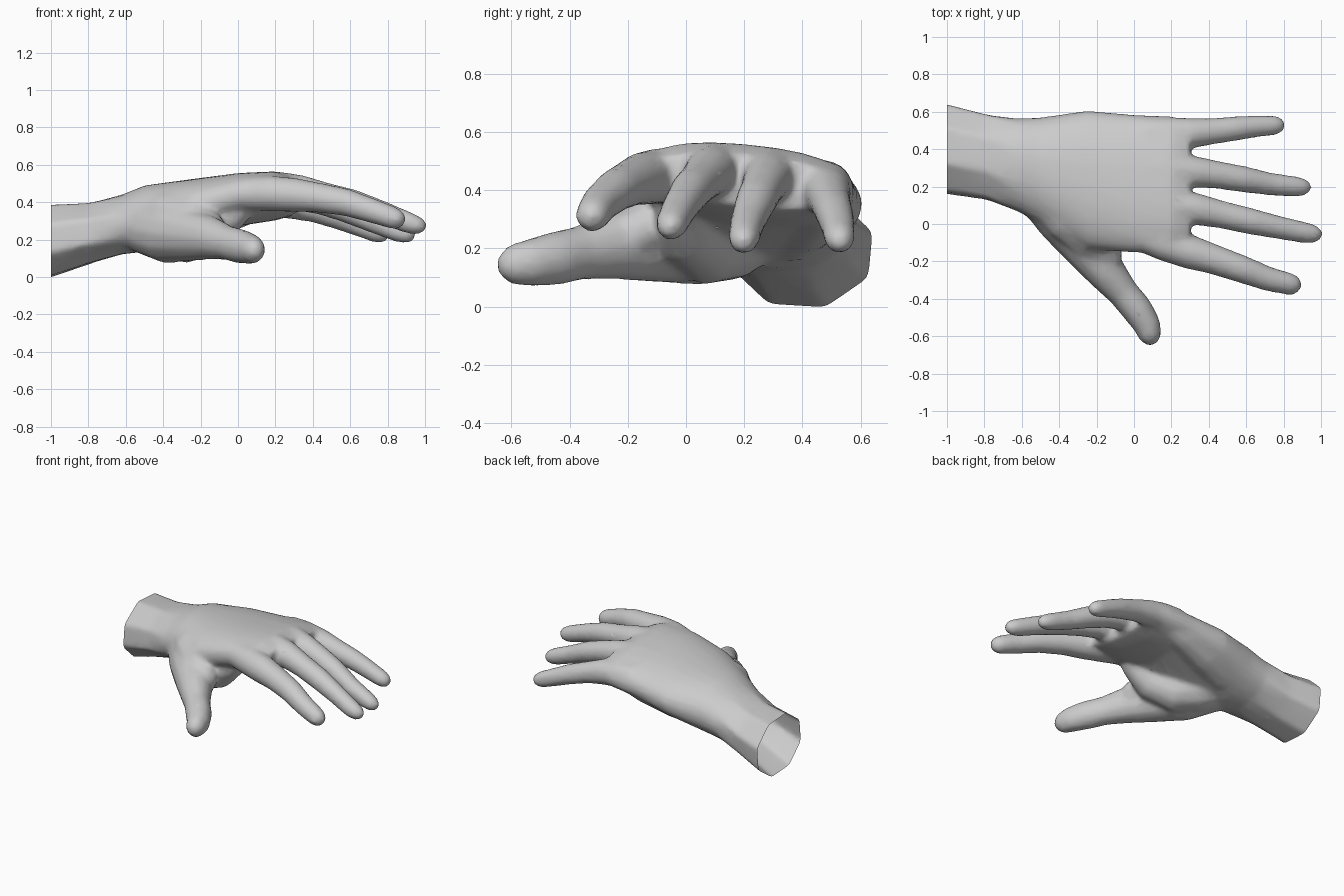
import bpy, bmesh, math
from mathutils import Vector

if "Cube" in bpy.data.objects:
    bpy.data.objects.remove(bpy.data.objects["Cube"])

bm = bmesh.new()


def loft(rings):
    """Skin a list of point rings into a closed tube."""
    vs = [[bm.verts.new(p) for p in r] for r in rings]
    n = len(vs[0])
    for a, b in zip(vs, vs[1:]):
        for i in range(n):
            j = (i + 1) % n
            bm.faces.new((a[i], a[j], b[j], b[i]))
    bm.faces.new(vs[0][::-1])
    bm.faces.new(vs[-1])


def section(x, yc, hw, zc, hz, slope, power, n=24):
    """Cross-section across x: superellipse, or an octagon if power is 0."""
    pts = []
    for i in range(n):
        a = math.radians(18) + 2 * math.pi * i / n
        c, s = math.cos(a), math.sin(a)
        e = 2 / (power or 2)
        y = hw * math.copysign(abs(c) ** e, c)
        z = hz * math.copysign(abs(s) ** e, s)
        if power == 0:
            k = math.cos(math.pi / 8) / math.cos(
                (2 * math.pi * i / n) % (math.pi / 4) - math.pi / 8)
            y, z = y * k, z * k
        pts.append((x, yc + y, zc + z + slope * y))
    return pts


def digit(path, tall=1.0, n=12, grow=0.005):
    """Tube through (x, y, z, radius) points with a rounded tip."""
    pts = [Vector(p[:3]) for p in path]
    rad = [p[3] + grow for p in path]
    # rounded tip: last point is the very end
    end, prev = pts[-1], pts[-2]
    r = rad[-2]
    pts[-1:] = [prev.lerp(end, 0.6), end]
    rad[-1:] = [r * 0.84, r * 0.4]
    rings = []
    for i, p in enumerate(pts):
        t = (pts[min(i + 1, len(pts) - 1)] - pts[max(i - 1, 0)]).normalized()
        side = t.cross(Vector((0, 0, 1))).normalized()
        up = side.cross(t)
        rings.append([p + rad[i] * (math.cos(a) * side + tall * math.sin(a) * up)
                      for a in (2 * math.pi * k / n for k in range(n))])
    loft(rings)


# forearm, wrist and palm
loft([section(*s) for s in (
    (-1.10, .41, .262, .185, .218, 0, 0),
    (-1.00, .40, .254, .198, .205, 0, 0),
    (-0.80, .36, .242, .237, .174, 0, 0),
    (-0.62, .315, .25, .287, .160, 0, 2.1),
    (-0.50, .285, .285, .318, .178, 0, 2.15),
    (-0.25, .235, .372, .367, .162, -.03, 2.2),
    (0.00, .215, .370, .420, .137, -.08, 2.3),
    (0.20, .215, .362, .440, .123, -.10, 2.4),
    (0.30, .215, .330, .435, .090, -.10, 2.5))])

# heel of the hand on the little-finger side
digit([(-.64, .34, .29, .08), (-.42, .36, .29, .128), (-.22, .42, .325, .12),
       (0, .46, .37, .10), (.15, .47, .40, 0)])

# index, middle, ring and little fingers
digit([(0, -.04, .45, .085), (.17, -.105, .453, .092), (.30, -.15, .445, .088),
       (.42, -.187, .432, .077), (.58, -.242, .405, .07), (.72, -.295, .36, .062),
       (.83, -.32, .322, .056), (.89, -.337, .30, 0)])
digit([(.08, .115, .478, .085), (.22, .10, .48, .086), (.33, .08, .467, .082),
       (.47, .05, .437, .07), (.62, .015, .402, .067), (.78, -.02, .348, .058),
       (.92, -.048, .293, .053), (1.005, -.058, .268, 0)])
digit([(.08, .30, .465, .085), (.22, .295, .463, .084), (.33, .278, .443, .08),
       (.45, .262, .412, .07), (.58, .24, .367, .067), (.73, .213, .30, .057),
       (.86, .20, .247, .052), (.945, .195, .217, 0)])
digit([(.05, .48, .42, .085), (.18, .483, .415, .084), (.30, .485, .397, .079),
       (.41, .495, .368, .067), (.54, .51, .325, .062), (.65, .522, .28, .055),
       (.74, .527, .243, .05), (.805, .53, .22, 0)])

# thumb
digit([(-.60, .24, .28, .10), (-.38, .04, .245, .147), (-.25, -.13, .228, .122),
       (-.15, -.255, .215, .102), (-.06, -.365, .19, .08), (.015, -.455, .17, .08),
       (.07, -.54, .155, .07), (.10, -.645, .145, 0)], tall=1.1)

# ball of the thumb, and the web between thumb and index finger
digit([(-.60, .26, .28, .10), (-.40, .15, .24, .14), (-.27, .07, .215, .13),
       (-.14, .0, .265, .11), (-.03, -.02, .34, .08), (.05, -.02, .39, 0)])
digit([(-.54, .20, .33, .10), (-.36, .03, .335, .125), (-.24, -.08, .305, .11),
       (-.15, -.16, .265, .085), (-.10, -.22, .235, 0)])

bmesh.ops.recalc_face_normals(bm, faces=bm.faces)
mesh = bpy.data.meshes.new("hand")
bm.to_mesh(mesh)
bm.free()
hand = bpy.data.objects.new("hand", mesh)
bpy.context.collection.objects.link(hand)
bpy.context.view_layer.objects.active = hand
hand.select_set(True)

# fuse the parts into one skin, soften the joins, thin the mesh
m = hand.modifiers.new("fuse", 'REMESH')
m.mode = 'VOXEL'
m.voxel_size = 0.014
m = hand.modifiers.new("soften", 'SMOOTH')
m.factor = 0.5
m.iterations = 14
m = hand.modifiers.new("thin", 'DECIMATE')
m.ratio = 0.2
for name in ("fuse", "soften", "thin"):
    bpy.ops.object.modifier_apply(modifier=name)

# open cut at the forearm, then stand on the ground
bm = bmesh.new()
bm.from_mesh(hand.data)
bmesh.ops.bisect_plane(bm, geom=bm.verts[:] + bm.edges[:] + bm.faces[:],
                       plane_co=(-1, 0, 0), plane_no=(-1, 0, 0), clear_outer=True)
low = min(v.co.z for v in bm.verts)
bmesh.ops.translate(bm, verts=bm.verts, vec=(0, 0, -low))
bm.to_mesh(hand.data)
bm.free()
bpy.ops.object.shade_smooth()
